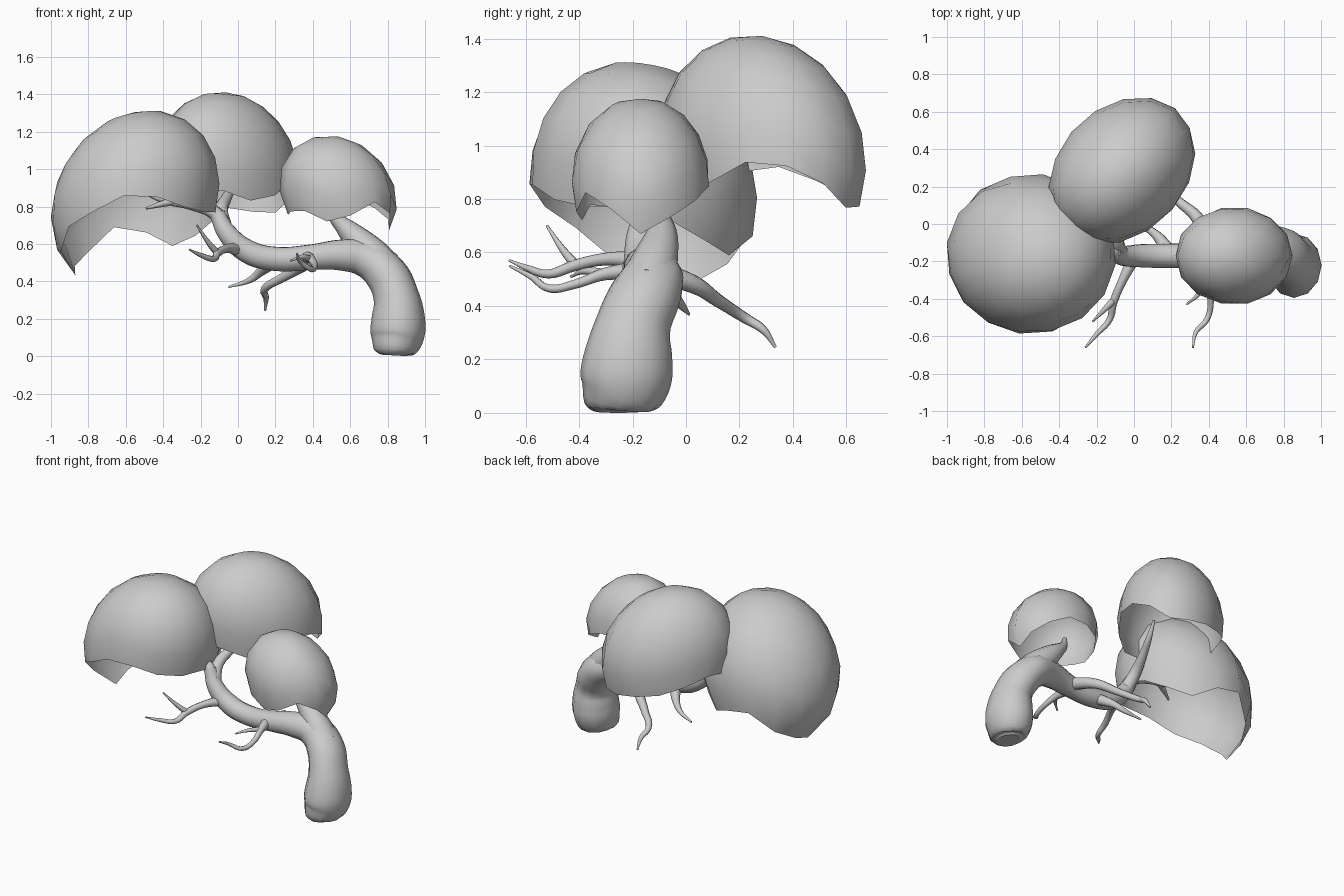
import bpy, bmesh
from math import sin, cos, pi, atan2, acos, degrees, radians, hypot


def lookup(table, az):
    """Rim height at a compass angle, linear between table entries (wraps)."""
    t = sorted(table)
    t = [(t[-1][0] - 360, t[-1][1])] + t + [(t[0][0] + 360, t[0][1])]
    for (a, za), (b, zb) in zip(t, t[1:]):
        if a <= az <= b:
            return za + (zb - za) * (az - a) / (b - a)


def canopy(name, centre, radii, shear, rim, rot=0, segs=16, rings=6, phase=0):
    """Open leaning dome whose ragged lower edge follows the rim table."""
    cx, cy, cz = centre
    rx, ry, rz = radii
    bm = bmesh.new()
    c, s = cos(radians(rot)), sin(radians(rot))
    cols = []
    top = bm.verts.new((cx, cy, cz + rz))
    for i in range(segs):
        p = 2 * pi * i / segs + radians(phase)
        u, v = rx * cos(p), ry * sin(p)
        dx, dy = u * c - v * s, u * s + v * c
        k = shear[0] * dx + shear[1] * dy
        zr = lookup(rim, degrees(atan2(dy, dx)))
        end = atan2(k, rz) + acos(max(-0.95, min(0.95, (zr - cz) / hypot(rz, k))))
        col = []
        for j in range(1, rings + 1):
            t = end * j / rings
            col.append(bm.verts.new((cx + dx * sin(t), cy + dy * sin(t),
                                     cz + rz * cos(t) + k * sin(t))))
        cols.append(col)
    for a, b in zip(cols, cols[1:] + cols[:1]):
        bm.faces.new((top, a[0], b[0]))
        for j in range(rings - 1):
            bm.faces.new((a[j], a[j + 1], b[j + 1], b[j]))
    me = bpy.data.meshes.new(name)
    bm.to_mesh(me)
    bm.free()
    me.shade_smooth()
    ob = bpy.data.objects.new(name, me)
    bpy.context.collection.objects.link(ob)


def limb(name, pts, sides=2, thick=0.85):
    """Smooth tapered tube through (x, y, z, radius) points."""
    cu = bpy.data.curves.new(name, 'CURVE')
    cu.dimensions = '3D'
    cu.bevel_depth = thick
    cu.bevel_resolution = sides
    cu.resolution_u = 5
    cu.use_fill_caps = True
    sp = cu.splines.new('BEZIER')
    sp.radius_interpolation = 'CARDINAL'
    sp.bezier_points.add(len(pts) - 1)
    for bp, (x, y, z, r) in zip(sp.bezier_points, pts):
        bp.co = (x, y, z)
        bp.radius = r
        bp.handle_left_type = bp.handle_right_type = 'AUTO'
    ob = bpy.data.objects.new(name, cu)
    bpy.context.collection.objects.link(ob)
    bpy.ops.object.select_all(action='DESELECT')
    ob.select_set(True)
    bpy.context.view_layer.objects.active = ob
    bpy.ops.object.convert(target='MESH')
    bpy.ops.object.shade_smooth_by_angle(angle=radians(60))
    return bpy.context.view_layer.objects.active


# Foliage domes: rim entries are (compass angle, height)
canopy("canopy_left", (-0.55, -0.16, 0.83), (0.455, 0.43, 0.475), (0.18, -0.12),
       [(-160, 0.6), (-140, 0.72), (-115, 0.79), (-90, 0.89), (-40, 0.77), (0, 0.77),
        (25, 0.68), (55, 0.58), (75, 0.64), (100, 0.72), (135, 0.52), (172, 0.43)],
       phase=-8)
canopy("canopy_back", (-0.065, 0.285, 0.97), (0.44, 0.34, 0.44), (-0.06, -0.1),
       [(-150, 0.86), (-100, 0.9), (-55, 0.81), (0, 0.965), (30, 0.87), (52, 0.755),
        (85, 0.79), (110, 0.81), (135, 0.85), (160, 0.91), (180, 0.93)], rot=45, phase=6)
canopy("canopy_right", (0.535, -0.17, 0.87), (0.315, 0.263, 0.305), (-0.17, 0),
       [(-140, 0.79), (-95, 0.7), (-40, 0.84), (0, 0.67), (40, 0.78), (80, 0.86),
        (130, 0.83), (175, 0.75)], segs=14, rings=5)

# Trunk: bulbous foot, bend, then the long leftward sweep
trunk = limb("trunk", [(0.835, -0.245, 0.004, 0.07), (0.836, -0.245, 0.022, 0.11),
                       (0.85, -0.225, 0.1, 0.142), (0.857, -0.215, 0.2, 0.143),
                       (0.845, -0.2, 0.32, 0.122), (0.79, -0.16, 0.44, 0.115),
                       (0.68, -0.13, 0.52, 0.1), (0.55, -0.15, 0.54, 0.085),
                       (0.4, -0.17, 0.53, 0.07), (0.2, -0.17, 0.52, 0.066),
                       (0.05, -0.17, 0.56, 0.064), (-0.06, -0.17, 0.66, 0.053),
                       (-0.11, -0.15, 0.76, 0.042)], 4, 1)
# Foot is deeper than wide and sits flat on the ground
for v in trunk.data.vertices:
    w = max(0, min(1, (v.co.x - 0.62) / 0.15))
    v.co.y = -0.2 + (v.co.y + 0.2) * (1 + 0.17 * w)
    v.co.z = max(v.co.z, 0)

# Branches carrying the domes
limb("branch_right", [(0.78, -0.15, 0.47, 0.1), (0.68, -0.11, 0.58, 0.085),
                      (0.58, -0.09, 0.68, 0.055), (0.51, -0.1, 0.75, 0.03),
                      (0.46, -0.14, 0.84, 0.015)], 3, 1)
limb("branch_left", [(-0.07, -0.16, 0.7, 0.045), (-0.13, -0.15, 0.77, 0.045),
                     (-0.25, -0.15, 0.81, 0.035), (-0.4, -0.16, 0.84, 0.028),
                     (-0.53, -0.17, 0.89, 0.01)], 3)
limb("twig_left", [(-0.34, -0.16, 0.83, 0.025), (-0.42, -0.2, 0.81, 0.018),
                   (-0.49, -0.24, 0.79, 0.008)])
limb("branch_back", [(-0.07, -0.16, 0.68, 0.05), (-0.09, -0.1, 0.77, 0.045),
                     (-0.06, 0.02, 0.85, 0.033), (-0.02, 0.13, 0.92, 0.022),
                     (0.0, 0.2, 1.0, 0.01)], 3)

# Bare front twigs, each with a fork
limb("front_twig_left", [(0.0, -0.18, 0.57, 0.04), (-0.06, -0.3, 0.575, 0.028),
                         (-0.11, -0.42, 0.55, 0.025), (-0.13, -0.51, 0.52, 0.02),
                         (-0.2, -0.59, 0.54, 0.015), (-0.26, -0.66, 0.57, 0.006)])
limb("front_twig_left_fork", [(-0.11, -0.41, 0.55, 0.022), (-0.16, -0.46, 0.61, 0.016),
                              (-0.22, -0.52, 0.7, 0.006)])
limb("front_twig_right", [(0.36, -0.18, 0.53, 0.042), (0.39, -0.3, 0.52, 0.028),
                          (0.41, -0.42, 0.48, 0.02), (0.39, -0.51, 0.465, 0.018),
                          (0.33, -0.58, 0.51, 0.014), (0.315, -0.66, 0.55, 0.006)])
limb("front_twig_right_fork", [(0.39, -0.3, 0.52, 0.022), (0.34, -0.38, 0.53, 0.014),
                               (0.28, -0.43, 0.51, 0.006)])

# Bare back twigs
limb("back_twig_long", [(0.4, -0.13, 0.53, 0.05), (0.34, 0.03, 0.48, 0.04),
                        (0.24, 0.12, 0.42, 0.03), (0.14, 0.22, 0.355, 0.024),
                        (0.15, 0.29, 0.31, 0.018), (0.145, 0.335, 0.245, 0.007)])
limb("back_twig_short", [(0.18, -0.14, 0.5, 0.045), (0.12, -0.06, 0.45, 0.03),
                         (0.06, -0.02, 0.405, 0.02), (-0.05, 0.01, 0.37, 0.007)])
